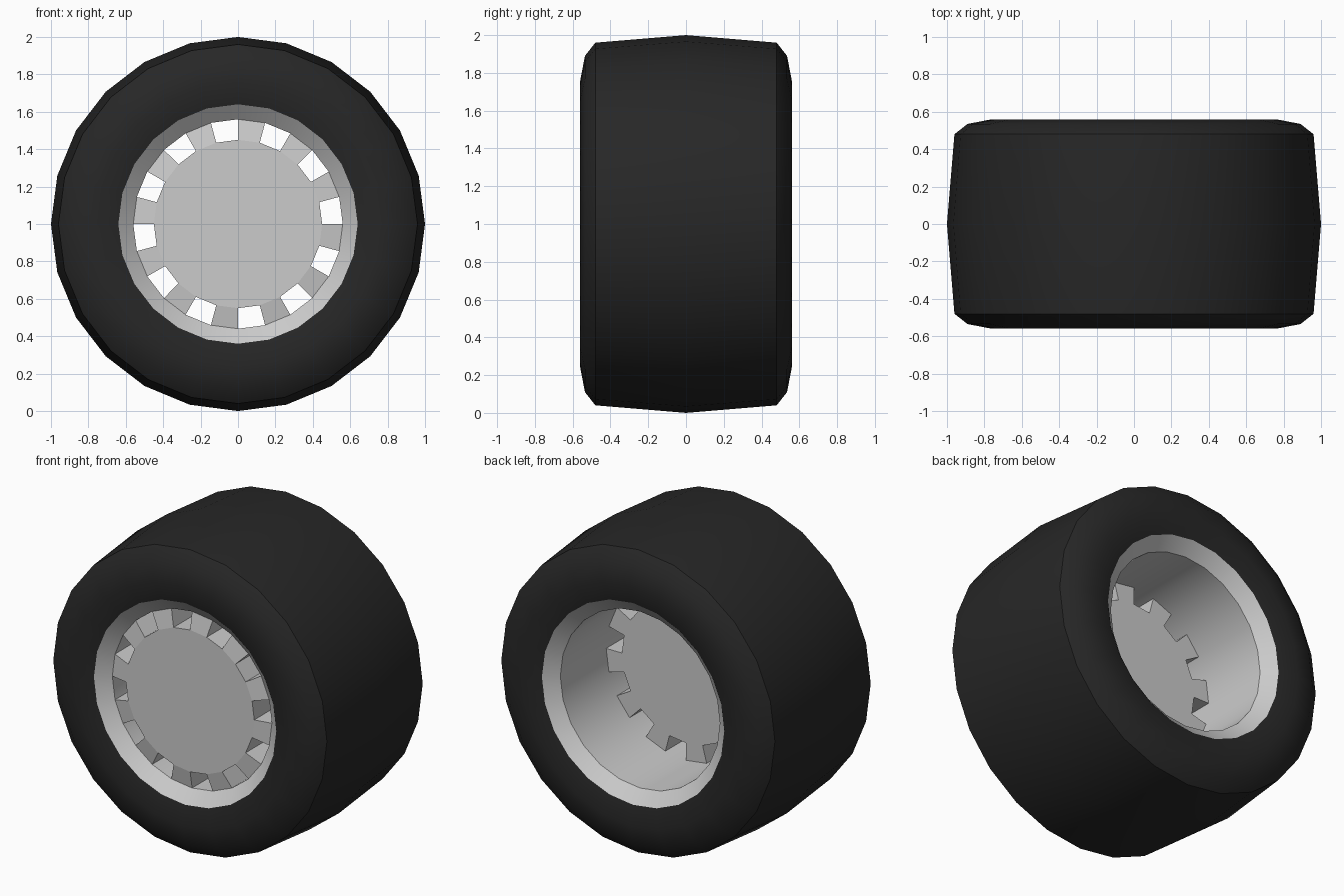
import bpy, bmesh
from math import cos, sin, radians

if "Cube" in bpy.data.objects:
    bpy.data.objects.remove(bpy.data.objects["Cube"])

SEG = 24          # sides around the axle
AXLE_Z = 1.0      # axle runs along y at this height


def ring_point(r, y, step):
    a = radians(360 / SEG * step)
    return (r * cos(a), y, AXLE_Z + r * sin(a))


def finish(bm, name, smooth):
    mesh = bpy.data.meshes.new(name)
    bm.to_mesh(mesh)
    bm.free()
    ob = bpy.data.objects.new(name, mesh)
    bpy.context.collection.objects.link(ob)
    bpy.ops.object.select_all(action='DESELECT')
    ob.select_set(True)
    bpy.context.view_layer.objects.active = ob
    if smooth:
        bpy.ops.object.shade_smooth_by_angle(angle=radians(38))
    return ob


def lathe(name, profile):
    """Spin a (radius, y) profile; rising y faces the axle, falling y faces out."""
    bm = bmesh.new()
    rings = [[bm.verts.new(ring_point(r, y, j)) for j in range(SEG)]
             for r, y in profile]
    for a, b in zip(rings, rings[1:]):
        for j in range(SEG):
            k = (j + 1) % SEG
            bm.faces.new((a[j], a[k], b[k], b[j]))
    return finish(bm, name, True)


# Tyre: half profile from tread centre to bead, mirrored across y = 0
half = [(0.96, 0.48), (0.89, 0.535), (0.76, 0.56), (0.64, 0.53)]
tyre = lathe("tyre", half[::-1] + [(1.0, 0.0)] + [(r, -y) for r, y in half])
rubber = bpy.data.materials.new("rubber")
rubber.diffuse_color = (0.02, 0.02, 0.02, 1)
rubber.use_nodes = True
rubber.node_tree.nodes["Principled BSDF"].inputs["Base Color"].default_value = rubber.diffuse_color
tyre.data.materials.append(rubber)

# Rim: flared lips and straight barrel
lathe("rim", [(0.64, -0.53), (0.56, -0.46), (0.56, 0.46), (0.64, 0.53)])

# Hub: thick disc joined to the barrel by twelve teeth, open slots between
R_DISC, R_RIM, BACK = 0.45, 0.56, 0.0
bm = bmesh.new()
front_in = [bm.verts.new(ring_point(R_DISC, -0.48, j)) for j in range(SEG)]
back_in = [bm.verts.new(ring_point(R_DISC, BACK, j)) for j in range(SEG)]
front_out = [bm.verts.new(ring_point(R_RIM, -0.46, j)) for j in range(SEG)]
back_out = [bm.verts.new(ring_point(R_RIM, BACK, j)) for j in range(SEG)]
bm.faces.new(front_in)
bm.faces.new(back_in)
for j in range(SEG):
    k = (j + 1) % SEG
    if j % 2 == 0:      # slot floor
        bm.faces.new((front_in[j], front_in[k], back_in[k], back_in[j]))
    else:               # tooth
        bm.faces.new((front_in[j], front_in[k], front_out[k], front_out[j]))
        bm.faces.new((back_in[j], back_in[k], back_out[k], back_out[j]))
        bm.faces.new((front_out[j], front_out[k], back_out[k], back_out[j]))
    # radial wall between slot and tooth
    bm.faces.new((front_in[j], front_out[j], back_out[j], back_in[j]))
bmesh.ops.recalc_face_normals(bm, faces=bm.faces)
finish(bm, "hub", False)
